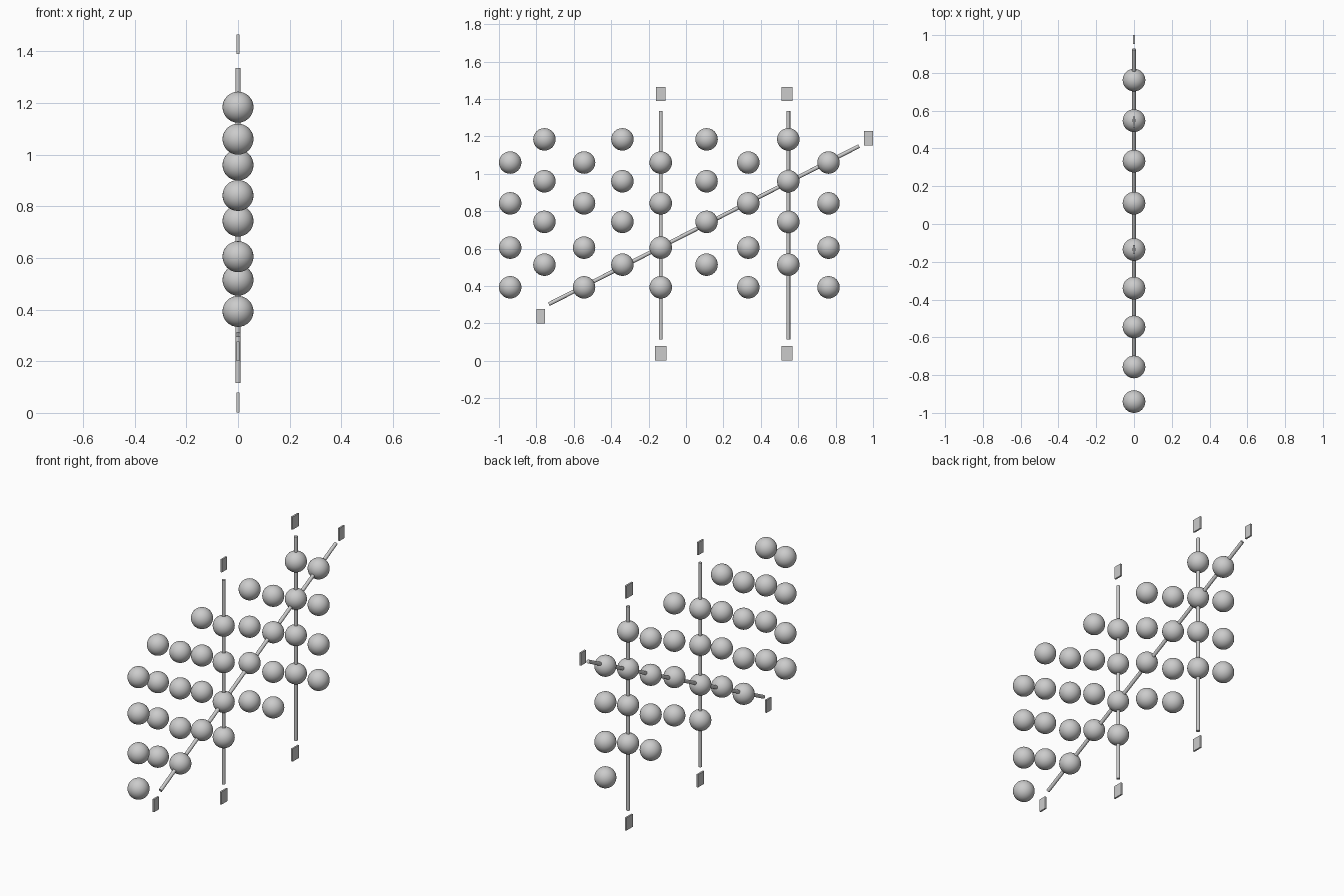
import bpy
from mathutils import Vector

if "Cube" in bpy.data.objects:
    bpy.data.objects.remove(bpy.data.objects["Cube"])

grey = bpy.data.materials.new("plain grey")
grey.diffuse_color = (0.6, 0.6, 0.6, 1)
grey.use_nodes = True
grey.node_tree.nodes["Principled BSDF"].inputs["Base Color"].default_value = grey.diffuse_color


def finish(name, smooth=True):
    ob = bpy.context.object
    ob.name = name
    ob.data.materials.append(grey)
    if smooth:
        bpy.ops.object.shade_smooth_by_angle()
    return ob


def rod(name, start, end, radius=0.0105):
    a, b = Vector((0, *start)), Vector((0, *end))
    bpy.ops.mesh.primitive_cylinder_add(
        vertices=24, radius=radius, depth=(b - a).length, location=(a + b) / 2,
        rotation=(b - a).to_track_quat('Z', 'Y').to_euler())
    finish(name)


# Staggered columns of balls in one flat layer
low_rows = (0.393, 0.605, 0.842, 1.06)
high_rows = (0.514, 0.743, 0.96, 1.184)
columns = (-0.94, -0.757, -0.545, -0.34, -0.135, 0.11, 0.333, 0.547, 0.762)
for i, y in enumerate(columns):
    for z in (high_rows if i % 2 else low_rows):
        bpy.ops.mesh.primitive_uv_sphere_add(
            segments=32, ring_count=16, radius=0.06, location=(0, y, z))
        finish("ball")

# Two upright rods and one slanted rod through the balls
rod("upright_rod_near", (-0.135, 0.115), (-0.135, 1.335))
rod("upright_rod_far", (0.547, 0.115), (0.547, 1.335))
rod("slanted_rod", (-0.733, 0.303), (0.925, 1.148))

# Blank thin end tags beyond the rod ends
for y, z, width in ((-0.135, 0.04, 0.06), (-0.135, 1.427, 0.05),
                    (0.54, 0.04, 0.06), (0.54, 1.427, 0.06),
                    (-0.777, 0.238, 0.046), (0.976, 1.19, 0.048)):
    bpy.ops.mesh.primitive_cube_add(size=1, location=(0, y, z))
    tag = bpy.context.object
    tag.scale = (0.0099, width, 0.076)
    finish("end_tag", smooth=False)
